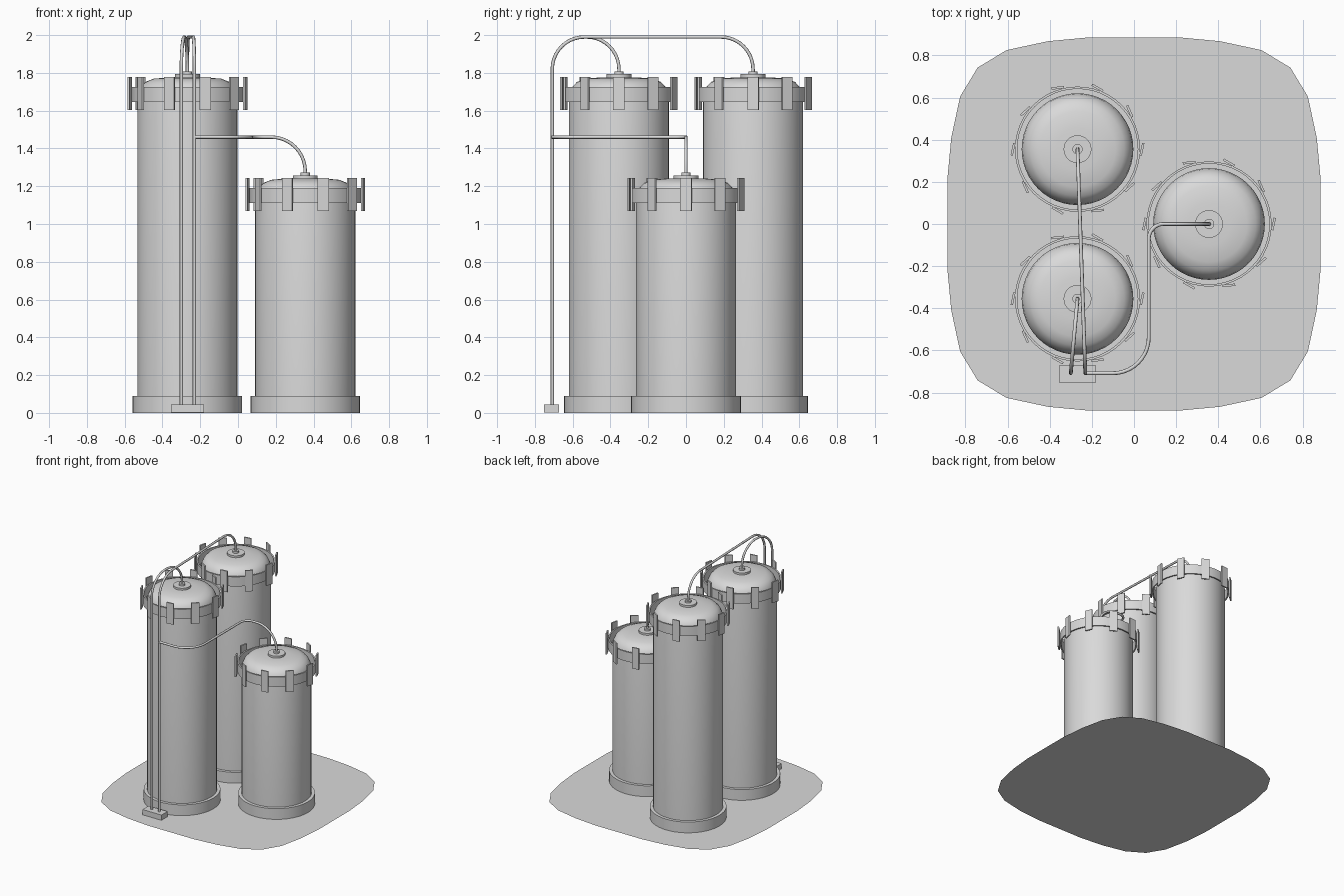
import bpy, bmesh, math
from mathutils import Vector, Matrix

if "Cube" in bpy.data.objects:
    bpy.data.objects.remove(bpy.data.objects["Cube"])


def material(name, c):
    m = bpy.data.materials.new(name)
    m.diffuse_color = (c, c, c, 1)
    m.use_nodes = True
    m.node_tree.nodes["Principled BSDF"].inputs["Base Color"].default_value = m.diffuse_color
    return m


GREY = material("light grey", 0.7)


def finish(name, bm, smooth=True):
    me = bpy.data.meshes.new(name)
    bm.to_mesh(me)
    bm.free()
    ob = bpy.data.objects.new(name, me)
    bpy.context.collection.objects.link(ob)
    me.materials.append(GREY)
    if smooth:
        bpy.ops.object.select_all(action='DESELECT')
        ob.select_set(True)
        bpy.context.view_layer.objects.active = ob
        bpy.ops.object.shade_smooth_by_angle(angle=math.radians(35))
    return ob


def lathe(name, profile, x, y, closed=False, n=48):
    """Spin an (r, z) profile, listed from bottom to top, about the vertical at x, y."""
    bm = bmesh.new()
    pts = profile + profile[:1] if closed else profile
    vs = [bm.verts.new((r, 0, z)) for r, z in pts]
    es = [bm.edges.new(p) for p in zip(vs, vs[1:])]
    bmesh.ops.spin(bm, geom=vs + es, cent=(0, 0, 0), axis=(0, 0, 1),
                   angle=math.tau, steps=n, use_merge=False)
    bmesh.ops.remove_doubles(bm, verts=bm.verts, dist=1e-5)
    bmesh.ops.recalc_face_normals(bm, faces=bm.faces)
    bmesh.ops.translate(bm, verts=bm.verts, vec=(x, y, 0))
    return finish(name, bm)


def box(bm, size, mat4):
    bmesh.ops.create_cube(bm, size=1, matrix=mat4 @ Matrix.Diagonal((*size, 1)))


def tank(label, x, y, top):
    # foot ring, open underneath where it meets the ground
    lathe(label + "_base", [(0.29, 0), (0.29, 0.09), (0.262, 0.09)], x, y)
    # shell with a domed lid
    dome = [(0.265, 0.0), (0.265, top - 0.115), (0.26, top - 0.082), (0.245, top - 0.05),
            (0.222, top - 0.026), (0.18, top - 0.009), (0.1, top - 0.002), (0, top)]
    lathe(label + "_shell", dome, x, y)
    # thin hoop standing off the shell
    lathe(label + "_hoop", [(0.286, top - 0.133), (0.297, top - 0.133),
                            (0.297, top - 0.053), (0.286, top - 0.053)], x, y, True)
    # ten clamp plates around the hoop
    bm = bmesh.new()
    for k in range(10):
        m = (Matrix.Translation((x, y, top - 0.0875))
             @ Matrix.Rotation(math.tau * k / 10, 4, 'Z')
             @ Matrix.Translation((0.306, 0, 0)) @ Matrix.Rotation(math.radians(-12), 4, 'Z'))
        box(bm, (0.011, 0.06, 0.175), m)
    finish(label + "_clamps", bm, False)
    # flange and nozzle on the lid
    lathe(label + "_nozzle", [(0.066, top - 0.006), (0.066, top + 0.015), (0.024, top + 0.015),
                              (0.024, top + 0.03), (0, top + 0.03)], x, y, n=32)


def pipe(name, corners):
    """Round tube through (point, bend radius) corners."""
    P = [Vector(p) for p, r in corners]
    pts = [P[0]]
    for i in range(1, len(P) - 1):
        r, c = corners[i][1], P[i]
        d0, d1 = (P[i - 1] - c).normalized(), (P[i + 1] - c).normalized()
        half = d0.angle(d1) / 2
        mid = c + (d0 + d1).normalized() * (r / math.sin(half))
        start = c + d0 * (r / math.tan(half)) - mid
        end = c + d1 * (r / math.tan(half)) - mid
        a = start.angle(end)
        pts += [mid + (start * math.sin((1 - t / 10) * a) + end * math.sin(t / 10 * a)) / math.sin(a)
                for t in range(11)]
    pts.append(P[-1])
    cu = bpy.data.curves.new(name, 'CURVE')
    cu.dimensions = '3D'
    cu.bevel_depth = 0.009
    cu.bevel_resolution = 2
    cu.use_fill_caps = True
    sp = cu.splines.new('POLY')
    sp.points.add(len(pts) - 1)
    for q, p in zip(sp.points, pts):
        q.co = (*p, 1)
    cu.materials.append(GREY)
    bpy.context.collection.objects.link(bpy.data.objects.new(name, cu))


# ground pad: one flat face with a rounded square outline
arc = [(0.886, 0.21), (0.867, 0.41), (0.825, 0.605), (0.742, 0.742),
       (0.605, 0.825), (0.41, 0.867), (0.21, 0.886)]
bm = bmesh.new()
outline = []
for k in range(4):
    rot = Matrix.Rotation(math.pi / 2 * k, 3, 'Z')
    outline += [bm.verts.new(rot @ Vector((a, b, 0))) for a, b in arc]
bm.faces.new(outline)
finish("ground_pad", bm, False)

# three tanks
tank("front_tank", -0.268, -0.355, 1.778)
tank("back_tank", -0.268, 0.355, 1.778)
tank("short_tank", 0.356, 0.0, 1.243)

# pipe foot block
bm = bmesh.new()
box(bm, (0.175, 0.08, 0.044), Matrix.Translation((-0.268, -0.712, 0.023)))
finish("pipe_block", bm, False)

# risers and feed pipes
H = 1.99
pipe("front_tank_pipe", [((-0.30, -0.708, 0.03), 0), ((-0.30, -0.708, H), 0.17),
                         ((-0.268, -0.355, H), 0.17), ((-0.268, -0.355, 1.79), 0)])
pipe("back_tank_pipe", [((-0.231, -0.708, 0.03), 0), ((-0.231, -0.708, H), 0.17),
                        ((-0.268, 0.355, H), 0.17), ((-0.268, 0.355, 1.79), 0)])
pipe("short_tank_pipe", [((-0.231, -0.708, 1.46), 0), ((0.07, -0.708, 1.46), 0.17),
                         ((0.07, 0, 1.46), 0.07), ((0.356, 0, 1.46), 0.18),
                         ((0.356, 0, 1.25), 0)])
